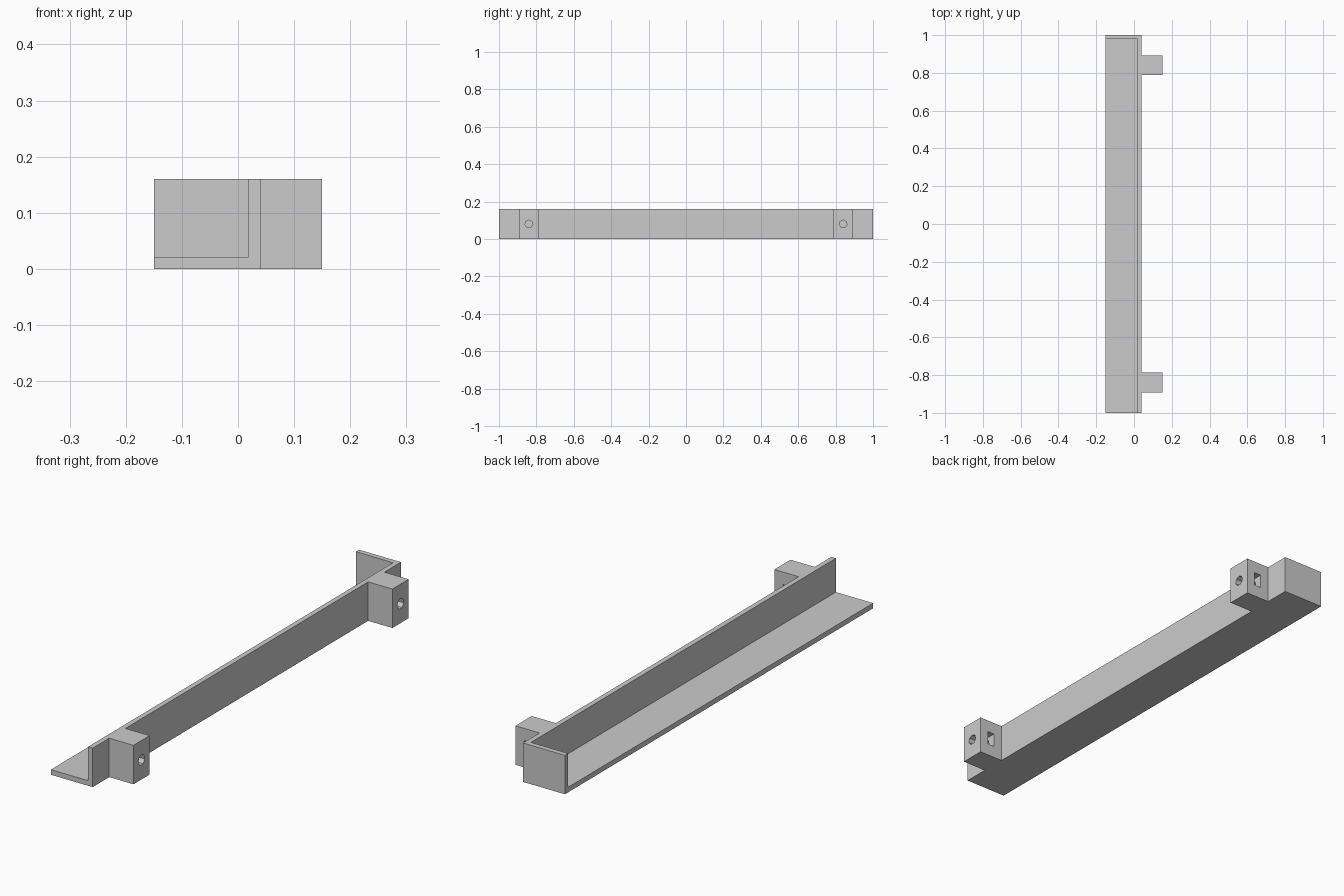
import bpy
import bmesh
from math import sin, cos, tau
from mathutils import Vector

cube = bpy.data.objects.get("Cube")
if cube:
    bpy.data.objects.remove(cube, do_unlink=True)

# Single flat colour
grey = bpy.data.materials.new("light grey")
grey.use_nodes = True
grey.diffuse_color = (0.6, 0.6, 0.6, 1)
grey.node_tree.nodes["Principled BSDF"].inputs["Base Color"].default_value = grey.diffuse_color

LEFT, RIGHT, HEIGHT = -0.15, 0.04, 0.16
THICK = 0.021          # floor, wall and end plate
MOUNT_Y = 0.84         # mounting block centres
MOUNT_HALF = 0.0525


def prism(name, points, direction):
    """Extrude a closed outline along a direction."""
    bm = bmesh.new()
    face = bm.faces.new([bm.verts.new(p) for p in points])
    new = bmesh.ops.extrude_face_region(bm, geom=[face])["geom"]
    verts = [v for v in new if isinstance(v, bmesh.types.BMVert)]
    bmesh.ops.translate(bm, verts=verts, vec=Vector(direction))
    bmesh.ops.recalc_face_normals(bm, faces=bm.faces)
    mesh = bpy.data.meshes.new(name)
    bm.to_mesh(mesh)
    bm.free()
    mesh.materials.append(grey)
    obj = bpy.data.objects.new(name, mesh)
    bpy.context.collection.objects.link(obj)
    return obj


def box(name, x, y, z):
    outline = [(x[0], y[0], z[0]), (x[1], y[0], z[0]),
               (x[1], y[1], z[0]), (x[0], y[1], z[0])]
    return prism(name, outline, (0, 0, z[1] - z[0]))


def combine(target, tool, operation):
    """Apply a boolean and discard the tool object."""
    mod = target.modifiers.new(operation.lower(), "BOOLEAN")
    mod.operation = operation
    mod.solver = "EXACT"
    mod.object = tool
    bpy.context.view_layer.objects.active = target
    bpy.ops.object.modifier_apply(modifier=mod.name)
    bpy.data.objects.remove(tool, do_unlink=True)


# Angled rail: floor, side wall and closed back end
rail = box("mounting_rail", (LEFT, RIGHT), (-1, 1), (0, HEIGHT))
cavity = box("cavity_cutter", (LEFT - 0.1, RIGHT - THICK),
             (-1.1, 1 - THICK), (THICK, HEIGHT + 0.1))
combine(rail, cavity, "DIFFERENCE")

for y in (-MOUNT_Y, MOUNT_Y):
    # Mounting block
    block = box("mounting_block", (RIGHT - 0.01, 0.15),
                (y - MOUNT_HALF, y + MOUNT_HALF), (0, HEIGHT))
    combine(rail, block, "UNION")

    # Seven-sided screw hole
    ring = [(RIGHT, y + 0.0214 * sin(tau * i / 7), HEIGHT / 2 + 0.0214 * cos(tau * i / 7))
            for i in range(7)]
    combine(rail, prism("screw_hole_cutter", ring, (0.2, 0, 0)), "DIFFERENCE")

    # Nut slot opening towards the back
    slot = box("nut_slot_cutter", (0.079, 0.111), (y - 0.03, y + 0.1), (0.051, 0.109))
    combine(rail, slot, "DIFFERENCE")
